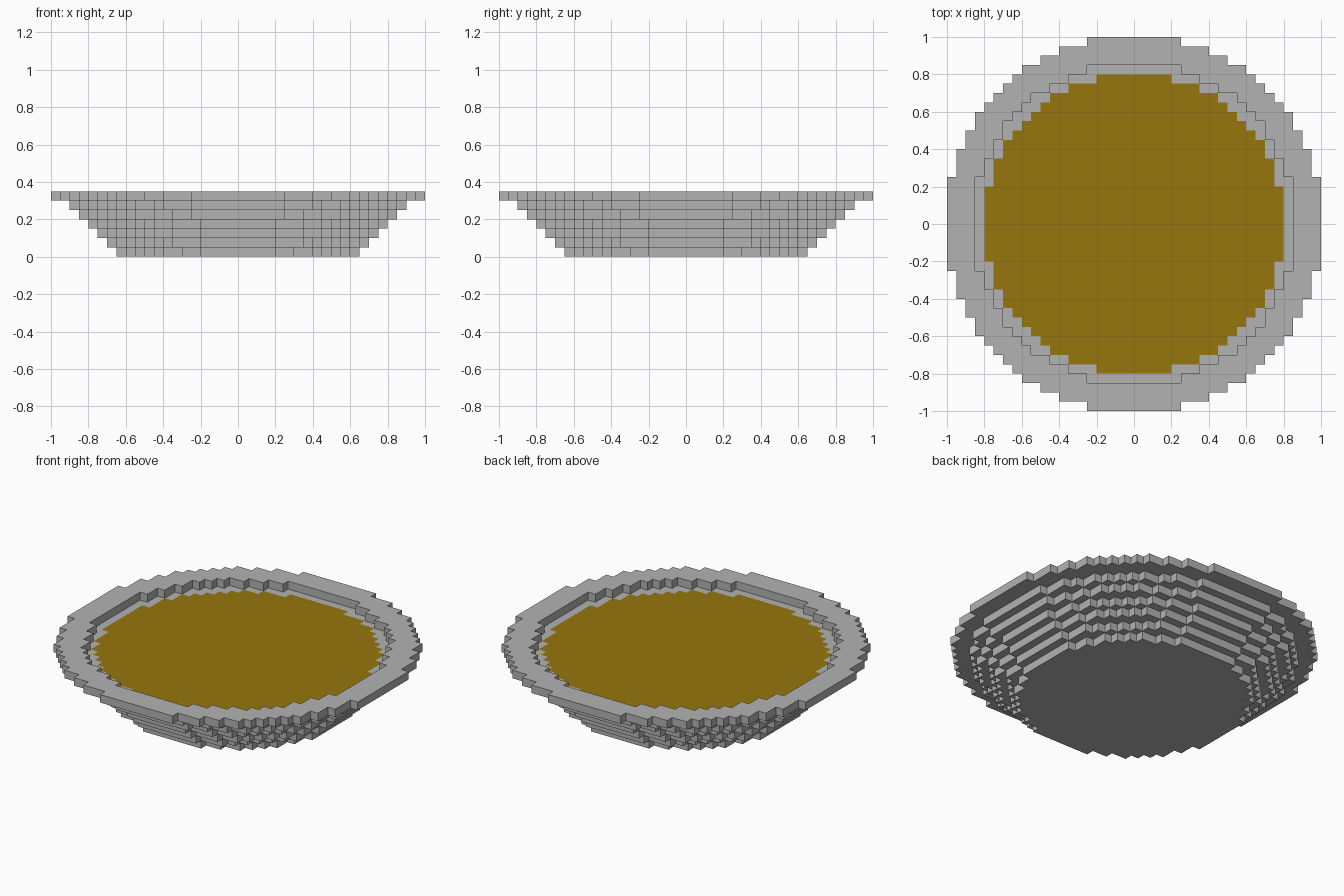
import bpy
import bmesh

cube = bpy.data.objects.get("Cube")
if cube:
    bpy.data.objects.remove(cube, do_unlink=True)

UNIT = 0.05  # size of one block


def make_material(name, rgb):
    mat = bpy.data.materials.new(name)
    mat.use_nodes = True
    color = (*rgb, 1.0)
    mat.diffuse_color = color
    bsdf = mat.node_tree.nodes["Principled BSDF"]
    bsdf.inputs["Base Color"].default_value = color
    bsdf.inputs["Roughness"].default_value = 0.8
    return mat


def quarter_outline(r):
    """Stepped quarter circle, in blocks, from the +x axis up to the +y axis."""
    limit = (r + 0.125) ** 2
    widths = [sum((i + 0.5) ** 2 + (j + 0.5) ** 2 <= limit for i in range(r + 1))
              for j in range(r)]
    points = [(widths[0], 0)]
    for j in range(1, r):
        if widths[j] != widths[j - 1]:
            points += [(widths[j - 1], j), (widths[j], j)]
    return points + [(widths[-1], r), (0, r)]


def stepped_loop(r):
    """Full outline: the quarter turned four times."""
    quarter = quarter_outline(r)[:-1]
    loop = []
    for _ in range(4):
        loop += quarter
        quarter = [(-y, x) for x, y in quarter]
    return loop


def stepped_disc(name, r, level, mat, hole=0):
    """One block-high disc, or a ring if it has a hole radius."""
    bm = bmesh.new()

    def ring_verts(radius, z):
        return [bm.verts.new((x * UNIT, y * UNIT, z * UNIT))
                for x, y in stepped_loop(radius)]

    def walls(low, high):
        n = len(low)
        for i in range(n):
            k = (i + 1) % n
            bm.faces.new((low[i], low[k], high[k], high[i]))

    outer = [ring_verts(r, level + h) for h in (0, 1)]
    walls(*outer)
    if hole:
        inner = [ring_verts(hole, level + h) for h in (0, 1)]
        walls(*inner)
        # Caps of the ring, one face per quadrant
        for out, inn in zip(outer, inner):
            n, m = len(out) // 4, len(inn) // 4
            for q in range(4):
                arc = [out[(q * n + i) % len(out)] for i in range(n + 1)]
                back = [inn[(q * m + i) % len(inn)] for i in range(m, -1, -1)]
                bm.faces.new(arc + back)
    else:
        bm.faces.new(outer[0])
        bm.faces.new(outer[1])
    bmesh.ops.recalc_face_normals(bm, faces=bm.faces[:])

    mesh = bpy.data.meshes.new(name)
    bm.to_mesh(mesh)
    bm.free()
    mesh.materials.append(mat)
    obj = bpy.data.objects.new(name, mesh)
    bpy.context.collection.objects.link(obj)
    return obj


stone = make_material("stone_grey", (0.45, 0.45, 0.45))
broth = make_material("golden_brown", (0.31, 0.18, 0.004))

# Bowl body: solid steps widening upwards
for level, radius in enumerate((13, 14, 15, 16, 17)):
    stepped_disc(f"bowl_step_{level + 1}", radius, level, stone)

# Ledge around the filling, the filling itself, and the wide rim
stepped_disc("bowl_ledge", 18, 5, stone, hole=16)
stepped_disc("bowl_filling", 16, 5, broth)
stepped_disc("bowl_rim", 20, 6, stone, hole=17)
